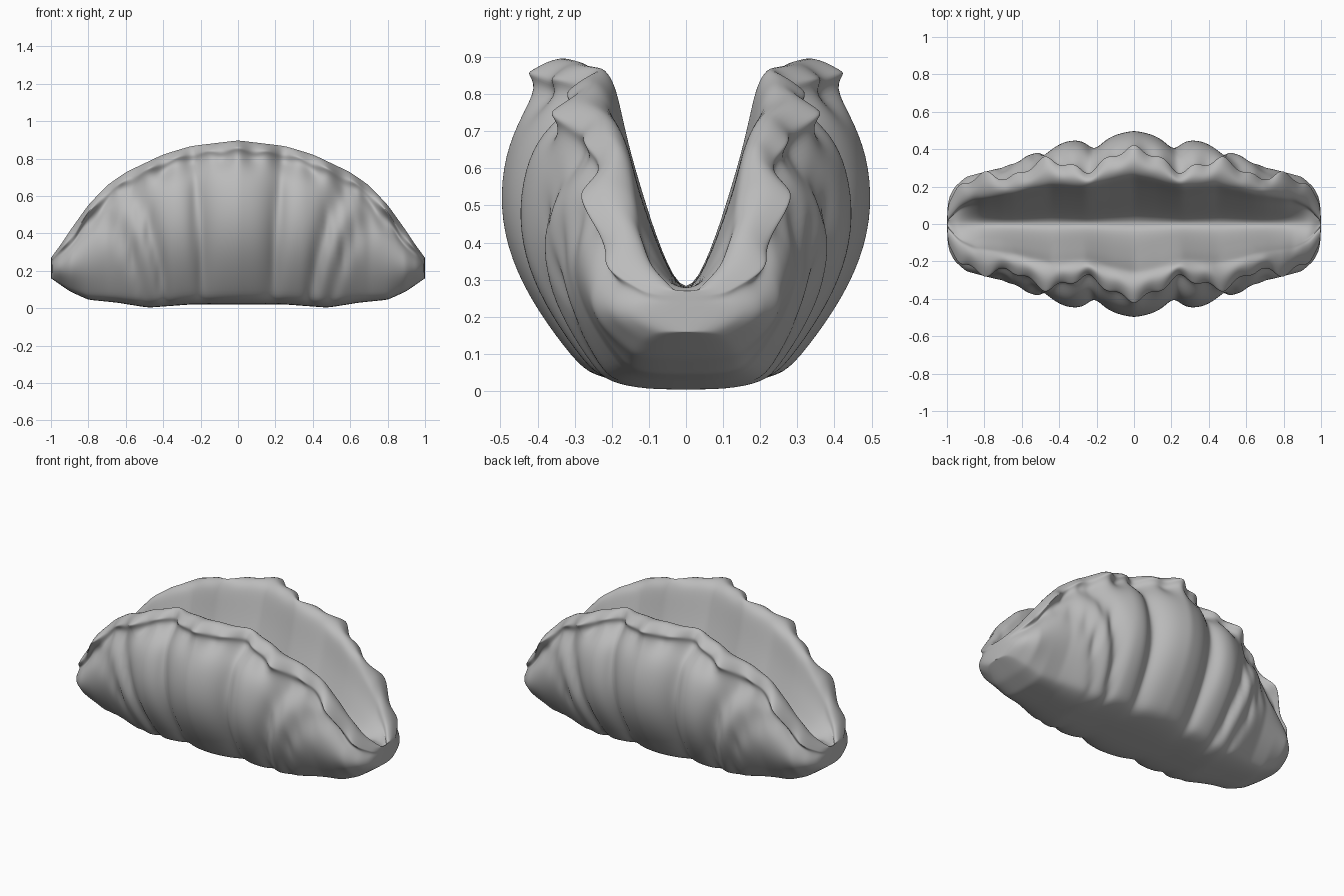
import bpy, bmesh, math

cube = bpy.data.objects.get("Cube")
if cube:
    bpy.data.objects.remove(cube, do_unlink=True)

clay = bpy.data.materials.new("matte grey")
clay.use_nodes = True
grey = (0.5, 0.5, 0.5, 1)
clay.diffuse_color = grey
clay.node_tree.nodes["Principled BSDF"].inputs["Base Color"].default_value = grey

# Curves along the length, as (distance from middle, value)
RIM = [(0, .905), (.25, .875), (.4, .83), (.6, .735), (.7, .665), (.8, .56), (.9, .42), (.95, .34), (1, .27)]
KEEL = [(0, .02), (.25, .02), (.48, .003), (.65, .03), (.8, .045), (.9, .09), (1, .16)]
BELLY = [(0, .505), (.35, .45), (.55, .39), (.7, .31), (.9, .255), (.97, .19), (1, .11)]
LIP = [(0, .42), (.12, .37), (.24, .28), (.47, .36), (.67, .24), (.78, .28), (.93, .22), (1, .09)]
MOUTH = [(0, .25), (.13, .22), (.25, .185), (.45, .2), (.65, .15), (.85, .125), (.93, .09), (1, .015)]
FLOOR = [(0, .23), (.8, .25), (.95, .28), (1, .25)]
# Half profiles as (width fraction, height fraction)
WALL = [(.28, .0), (.5, .025), (.6, .08), (.8, .25), (.94, .42), (1, .6), (.97, .78), (.88, .91)]
INNER = [(.84, .77), (.62, .52), (.36, .25)]
FOLDS = [-.24, .24, .62, .86, 3]


def at(table, x):
    for (a, p), (b, q) in zip(table, table[1:]):
        if x <= b:
            return p + (q - p) * (x - a) / (b - a)
    return table[-1][1]


def pleat(x, h):
    """Width factor of the fanned folds, pinched where two lobes meet."""
    s = x + 1.6 * max(0, 1 - h) * x * x
    for a, b in zip(FOLDS, FOLDS[1:]):
        if s <= b:
            if b == FOLDS[-1]:
                return 1 - .1 * max(0, 1 - (s - a) / .1)
            q = abs(2 * (s - a) / (b - a) - 1)
            return 1 - .17 * q ** 3
    return 1


def half_section(x):
    """Points from the keel round the rim to the floor, on the +y side."""
    rim, keel, belly = at(RIM, x), at(KEEL, x), at(BELLY, x)
    lip, mouth, floor = at(LIP, x), at(MOUTH, x), at(FLOOR, x)
    k = min(1, (rim - keel) / .35)
    tooth = math.cos(x * math.tau / .16) * k
    lip += .018 * tooth
    neck = rim - .09 * k
    pts = [(0, keel)]
    for w, h in WALL:
        pts.append((belly * w * pleat(x, h), keel + (neck - keel) * h))
    mid = (lip + mouth) / 2
    pts += [(min(lip * .93, belly * .83 * pleat(x, 1)), neck + .01 * tooth),
            (lip, rim - .055 * k + .01 * tooth),
            (lip * .97, rim - .04 * k),
            (mid, rim + .004), (mouth * 1.08, rim - .025 * k),
            (mouth * .98, rim - .075 * k)]
    top = max(rim - .075 * k, floor + .01)
    for w, h in INNER:
        pts.append((mouth * w, floor + (top - floor) * h))
    pts.append((0, min(floor, rim - .01)))
    return pts


# Folded shell: one closed ring per station
bm = bmesh.new()
STATIONS = 72
rings = []
for i in range(STATIONS + 1):
    t = 2 * i / STATIONS - 1
    x = math.sin(t * math.pi / 2) * .3 + t * .7
    half = half_section(abs(x))
    loop = half + [(-y, z) for y, z in half[-2:0:-1]]
    rings.append([bm.verts.new((x, y, z)) for y, z in loop])
for a, b in zip(rings, rings[1:]):
    for j in range(len(a)):
        n = (j + 1) % len(a)
        bm.faces.new((a[j], a[n], b[n], b[j]))

# Close both tips with strips between matching sides
for ring in (rings[0], rings[-1]):
    n = len(ring)
    for j in range(n // 2):
        quad = [ring[j], ring[j + 1], ring[(n - j - 1) % n], ring[(n - j) % n]]
        unique = list(dict.fromkeys(quad))
        bm.faces.new(unique)
bmesh.ops.recalc_face_normals(bm, faces=bm.faces)

mesh = bpy.data.meshes.new("folded_shell")
bm.to_mesh(mesh)
bm.free()
shell = bpy.data.objects.new("folded_shell", mesh)
bpy.context.collection.objects.link(shell)
mesh.materials.append(clay)
smooth = shell.modifiers.new("soften", 'SUBSURF')
smooth.levels = smooth.render_levels = 2
for face in mesh.polygons:
    face.use_smooth = True
